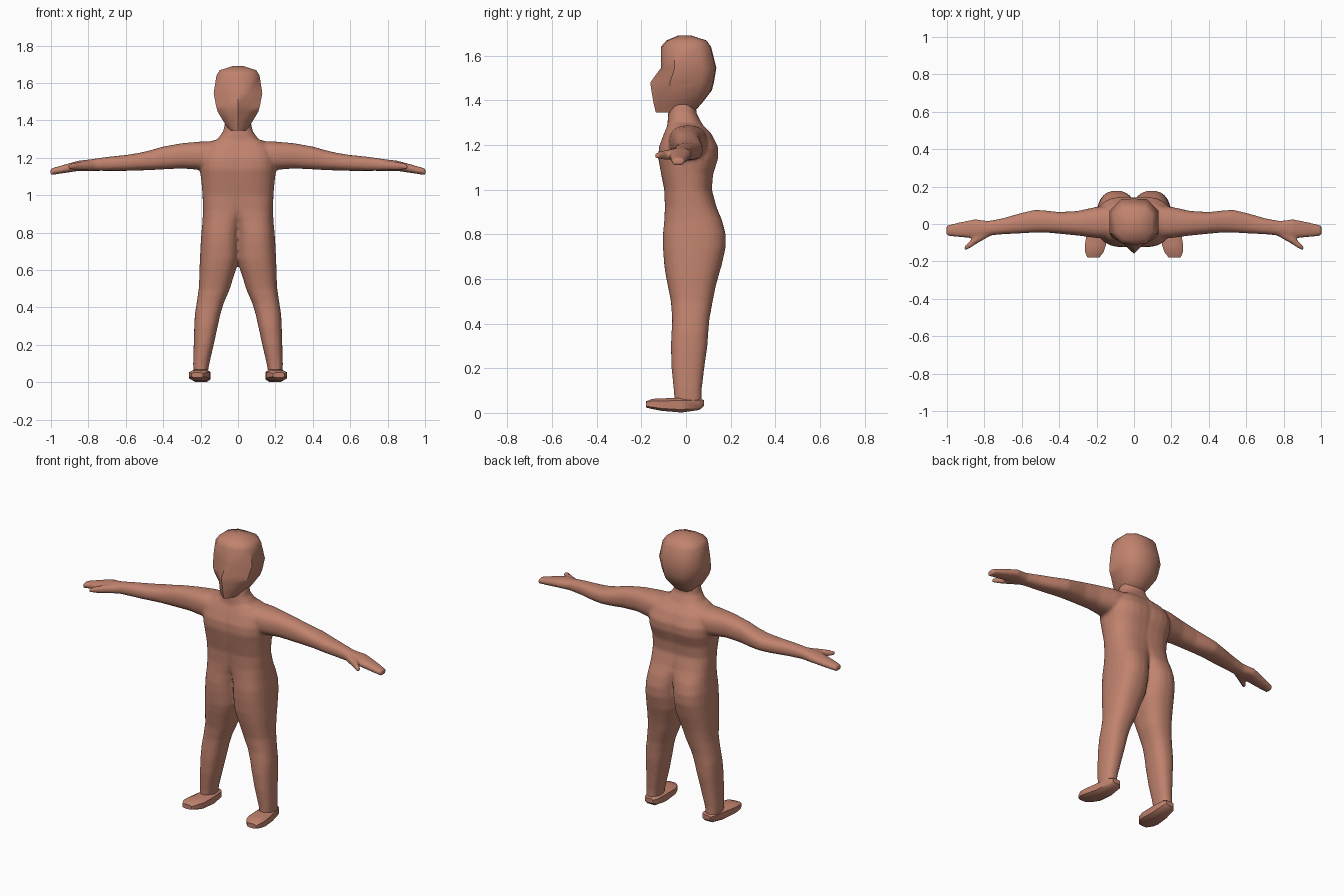
import bpy, bmesh, math

skin = bpy.data.materials.new("warm skin")
skin.diffuse_color = (0.53, 0.225, 0.155, 1)


def bridge(bm, rings):
    """Close a stack of equal-length point rings into a solid."""
    vs = [[bm.verts.new(p) for p in r] for r in rings]
    n = len(vs[0])
    for a, b in zip(vs, vs[1:]):
        for i in range(n):
            j = (i + 1) % n
            bm.faces.new((a[i], a[j], b[j], b[i]))
    bm.faces.new(vs[0])
    bm.faces.new(vs[-1])


def loft(bm, axis, rows, sides=24, power=2.4, sx=1):
    """Rows are (position on axis, min/max of first other axis, min/max of second)."""
    rings = []
    for t, a0, a1, b0, b1 in rows:
        ring = []
        for i in range(sides):
            w = 2 * math.pi * (i + 0.5) / sides
            c, s = math.cos(w), math.sin(w)
            c = math.copysign(abs(c) ** (2 / power), c)
            s = math.copysign(abs(s) ** (2 / power), s)
            p = [(a0 + a1) / 2 + c * (a1 - a0) / 2, (b0 + b1) / 2 + s * (b1 - b0) / 2]
            p.insert(axis, t)
            p[0] *= sx
            ring.append(p)
        rings.append(ring)
    bridge(bm, rings)


def finish(bm, name):
    bmesh.ops.recalc_face_normals(bm, faces=bm.faces)
    me = bpy.data.meshes.new(name)
    bm.to_mesh(me)
    bm.free()
    me.materials.append(skin)
    ob = bpy.data.objects.new(name, me)
    bpy.context.collection.objects.link(ob)
    return ob


def smooth(ob, angle):
    bpy.ops.object.select_all(action='DESELECT')
    ob.select_set(True)
    bpy.context.view_layer.objects.active = ob
    bpy.ops.object.shade_smooth_by_angle(angle=math.radians(angle))


# Half of the trunk with its leg: z, x range, y range
half_trunk = [
    (0.03, 0.165, 0.238, -0.05, 0.07), (0.10, 0.153, 0.240, -0.055, 0.07),
    (0.20, 0.130, 0.237, -0.065, 0.082), (0.30, 0.108, 0.234, -0.068, 0.096),
    (0.36, 0.095, 0.231, -0.065, 0.10), (0.42, 0.077, 0.222, -0.062, 0.105),
    (0.50, 0.043, 0.210, -0.068, 0.12), (0.56, 0.025, 0.207, -0.08, 0.132),
    (0.61, 0.008, 0.206, -0.09, 0.145), (0.66, -0.006, 0.204, -0.098, 0.16),
    (0.74, -0.010, 0.200, -0.104, 0.178), (0.80, -0.012, 0.196, -0.104, 0.178),
    (0.86, -0.025, 0.190, -0.098, 0.163), (0.92, -0.06, 0.188, -0.095, 0.138),
    (1.00, -0.10, 0.190, -0.098, 0.116), (1.07, -0.11, 0.196, -0.112, 0.122),
    (1.14, -0.10, 0.205, -0.125, 0.145), (1.19, -0.10, 0.205, -0.122, 0.145),
    (1.25, -0.10, 0.185, -0.100, 0.115), (1.295, -0.09, 0.13, -0.08, 0.07),
]
# Arm with the flat mitten hand: x, y range, z range
arm = [
    (0.10, -0.08, 0.10, 1.13, 1.29), (0.20, -0.075, 0.092, 1.135, 1.287),
    (0.30, -0.062, 0.070, 1.143, 1.278), (0.40, -0.052, 0.064, 1.138, 1.26),
    (0.47, -0.046, 0.072, 1.134, 1.24), (0.53, -0.046, 0.076, 1.132, 1.226),
    (0.60, -0.05, 0.060, 1.130, 1.215), (0.70, -0.055, 0.031, 1.130, 1.205),
    (0.78, -0.062, 0.016, 1.130, 1.193), (0.85, -0.076, 0.026, 1.130, 1.185),
    (0.93, -0.071, 0.010, 1.118, 1.163), (1.003, -0.063, -0.008, 1.107, 1.142),
]
thumb = [(0.77, -0.065, -0.02, 1.135, 1.185), (0.84, -0.105, -0.05, 1.132, 1.18),
         (0.875, -0.128, -0.088, 1.135, 1.175), (0.907, -0.145, -0.12, 1.137, 1.165)]
neck = [(1.22, -0.14, 0.14, -0.09, 0.10), (1.30, -0.11, 0.11, -0.083, 0.07),
        (1.34, -0.08, 0.08, -0.08, 0.048), (1.42, -0.062, 0.062, -0.075, 0.04)]

# Body: both halves blended into one skin
bm = bmesh.new()
for sx in (1, -1):
    loft(bm, 2, half_trunk, sx=sx)
    loft(bm, 0, arm, sx=sx)
    loft(bm, 0, thumb, sides=12, sx=sx)
loft(bm, 2, neck)
body = finish(bm, "body")
m = body.modifiers.new("blend", 'REMESH')
m.mode = 'VOXEL'
m.voxel_size = 0.008
m.use_smooth_shade = True
m = body.modifiers.new("soften", 'SMOOTH')
m.factor = 0.5
m.iterations = 8

# Feet: y, x range, z range
foot = [(0.08, 0.165, 0.22, 0.03, 0.058), (0.06, 0.15, 0.236, 0.012, 0.066),
        (-0.02, 0.145, 0.250, 0.0, 0.07), (-0.11, 0.147, 0.265, 0.008, 0.066),
        (-0.15, 0.160, 0.264, 0.016, 0.064), (-0.18, 0.185, 0.25, 0.024, 0.052)]
for sx, side in ((1, "left"), (-1, "right")):
    bm = bmesh.new()
    loft(bm, 1, foot, sides=8, power=3.5, sx=sx)
    smooth(finish(bm, side + "_foot"), 45)

# Head: z, front middle y, face half width, face side y, half width, back y, back half width
head = [
    (1.345, -0.135, 0.020, -0.125, 0.045, 0.03, 0.03),
    (1.39, -0.146, 0.042, -0.118, 0.075, 0.07, 0.045),
    (1.445, -0.155, 0.050, -0.112, 0.108, 0.112, 0.06),
    (1.48, -0.160, 0.050, -0.108, 0.118, 0.121, 0.065),
    (1.545, -0.112, 0.060, -0.096, 0.130, 0.132, 0.07),
    (1.64, -0.112, 0.070, -0.102, 0.115, 0.108, 0.065),
    (1.668, -0.088, 0.060, -0.080, 0.098, 0.088, 0.06),
    (1.69, -0.035, 0.020, -0.03, 0.03, 0.02, 0.02),
]
rings = []
for z, yf, xf, yfs, w, yb, xb in head:
    right = [(xf, yfs), (w, yf * 0.45), (w, yb * 0.55), (xb, yb)]
    ring = [(0, yf)] + right + [(0, yb + 0.004)] + [(-x, y) for x, y in reversed(right)]
    rings.append([(x, y, z) for x, y in ring])
bm = bmesh.new()
bridge(bm, rings)
smooth(finish(bm, "head"), 50)
